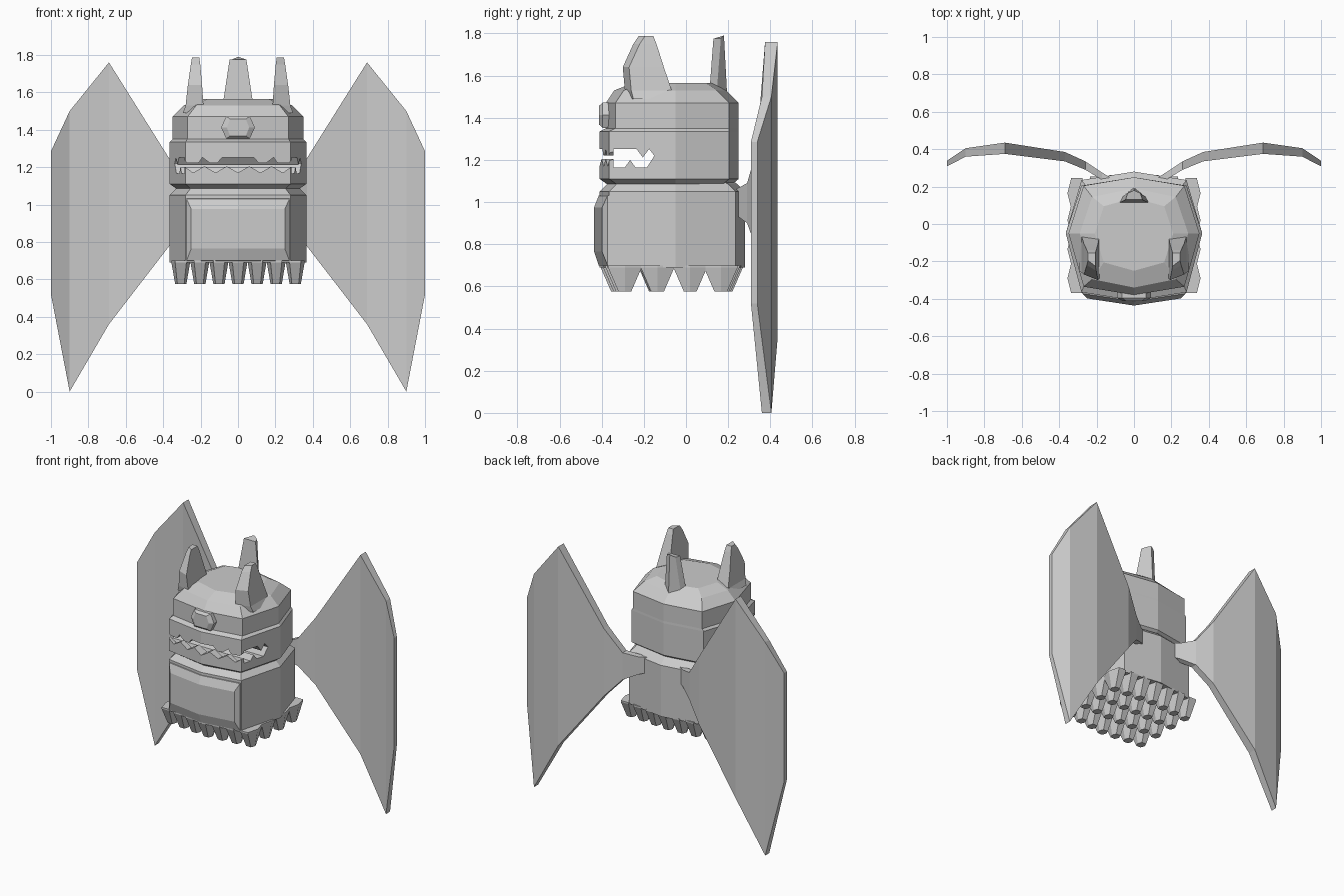
import bpy, bmesh, math

if "Cube" in bpy.data.objects:
    bpy.data.objects.remove(bpy.data.objects["Cube"])

grey = bpy.data.materials.new("stone grey")
grey.diffuse_color = (0.6, 0.6, 0.6, 1)
grey.use_nodes = True
grey.node_tree.nodes["Principled BSDF"].inputs["Base Color"].default_value = grey.diffuse_color


def make(name, bm):
    bmesh.ops.recalc_face_normals(bm, faces=bm.faces[:])
    me = bpy.data.meshes.new(name)
    bm.to_mesh(me)
    bm.free()
    me.materials.append(grey)
    ob = bpy.data.objects.new(name, me)
    bpy.context.collection.objects.link(ob)
    return ob


def loft(bm, rings):
    """Skin a list of equal-length point rings and cap both ends."""
    vs = [[bm.verts.new(p) for p in r] for r in rings]
    n = len(vs[0])
    for a, b in zip(vs, vs[1:]):
        for i in range(n):
            bm.faces.new((a[i], a[(i + 1) % n], b[(i + 1) % n], b[i]))
    bm.faces.new(vs[0][::-1])
    bm.faces.new(vs[-1])


def lofted(name, rings):
    bm = bmesh.new()
    loft(bm, rings)
    return make(name, bm)


def ring(w, yf, yb, z):
    """Eight-sided body section, bowed at front and back."""
    c = 0.77 * w
    return [(0, yb, z), (-c, yb - .045, z), (-w, -.05, z), (-c, yf + .045, z),
            (0, yf, z), (c, yf + .045, z), (w, -.05, z), (c, yb - .045, z)]


# lower body and head
lofted("body", [ring(.365, -.41, .28, .69), ring(.365, -.41, .28, 1.05),
                ring(.33, -.375, .245, 1.085), ring(.33, -.375, .22, 1.1)])
head = lofted("head", [ring(.33, -.375, .22, 1.085), ring(.365, -.41, .25, 1.11),
                       ring(.365, -.41, .25, 1.335), ring(.35, -.38, .25, 1.35),
                       ring(.35, -.38, .25, 1.47), ring(.29, -.34, .19, 1.53),
                       ring(.21, -.25, .14, 1.565)])

# open mouth: a toothed slot through the sides and a toothed slot in front
side = [(-.345, 1.165), (-.29, 1.165), (-.265, 1.2), (-.24, 1.165), (-.185, 1.165),
        (-.15, 1.22), (-.175, 1.252), (-.205, 1.212), (-.235, 1.252), (-.345, 1.252)]
lower = [(0, 1.17), (.06, 1.205), (.12, 1.17), (.18, 1.205), (.24, 1.17), (.29, 1.205), (.34, 1.165)]
upper = [(.34, 1.252), (.30, 1.252), (.27, 1.222), (.21, 1.222), (.19, 1.252),
         (.15, 1.222), (.11, 1.222), (.085, 1.252)]
half = lower + upper
front = half + [(-x, z) for x, z in half[:0:-1]]
cutters = [lofted("mouth_side_cutter", [[(x, y, z) for y, z in side] for x in (-.5, .5)]),
           lofted("mouth_front_cutter", [[(x, y, z) for x, z in front] for y in (-.5, -.33)])]
for cut in cutters:
    mod = head.modifiers.new("mouth", 'BOOLEAN')
    mod.operation, mod.solver, mod.object = 'DIFFERENCE', 'EXACT', cut
    bpy.context.view_layer.objects.active = head
    bpy.ops.object.modifier_apply(modifier=mod.name)
    bpy.data.objects.remove(cut)


# belly plate, bowed like the body front
def plate(w, z0, z1, ym, ye):
    return [(-w, ye, z0), (0, ym, z0), (w, ye, z0), (w, ye, z1), (0, ym, z1), (-w, ye, z1)]


lofted("belly_plate", [plate(.275, .695, 1.035, -.395, -.35), plate(.275, .70, 1.03, -.414, -.372),
                       plate(.25, .765, .975, -.436, -.398)])


# hexagonal eye
def hexagon(w, h, y):
    return [(x * w, y, 1.412 + z * h) for x, z in
            ((-1, 0), (-.7, -1), (.7, -1), (1, 0), (.7, 1), (-.7, 1))]


lofted("eye", [hexagon(.09, .06, -.35), hexagon(.09, .06, -.395),
               hexagon(.06, .045, -.412)])

# bottom spikes: four rows of seven
bm = bmesh.new()
for y0, bow in ((-.325, .035), (-.145, .01), (.02, 0), (.19, -.025)):
    for i in range(-3, 4):
        x, y = i * .102, y0 + bow * abs(i) / 3
        loft(bm, [[(x + sx * a, y + sy * b, z) for sx, sy in
                   ((-1, 0), (-.6, -1), (.6, -1), (1, 0), (.6, 1), (-.6, 1))]
                  for a, b, z in ((.05, .08, .70), (.05, .08, .69), (.03, .03, .575))])
make("bottom_spikes", bm)

# horn sections: z, front y, back y, inner x, outer x
horn = [(1.49, -.28, -.04, .18, .295), (1.53, -.29, -.068, .185, .28),
        (1.64, -.30, -.105, .192, .268), (1.75, -.25, -.14, .202, .252),
        (1.787, -.225, -.155, .207, .246)]
# wing sections: x, front y, back y, bottom z, top z
wing = [(.13, .215, .25, .95, 1.06), (.17, .235, .275, .94, 1.06), (.26, .29, .335, .90, 1.09),
        (.37, .335, .385, .775, 1.25), (.69, .375, .435, .36, 1.76),
        (.90, .36, .405, 0, 1.50), (1.0, .308, .338, .52, 1.285)]
for s, tag in ((-1, "left"), (1, "right")):
    lofted(tag + "_horn", [[(s * a, f, z), (s * b, f + .03, z), (s * b, k, z), (s * a, k, z)]
                           for z, f, k, a, b in horn])
    lofted(tag + "_wing", [[(s * x, f, lo), (s * x, f, hi), (s * x, k, hi), (s * x, k, lo)]
                           for x, f, k, lo, hi in wing])

# rear horn, five-sided
lofted("rear_horn", [[(-w, y, z), (w, y, z), (w * .75, y + .035, z), (0, y + d, z + p),
                      (-w * .75, y + .035, z)]
                     for w, y, d, z, p in ((.085, .11, .085, 1.51, 0), (.045, .13, .05, 1.775, .015))])
